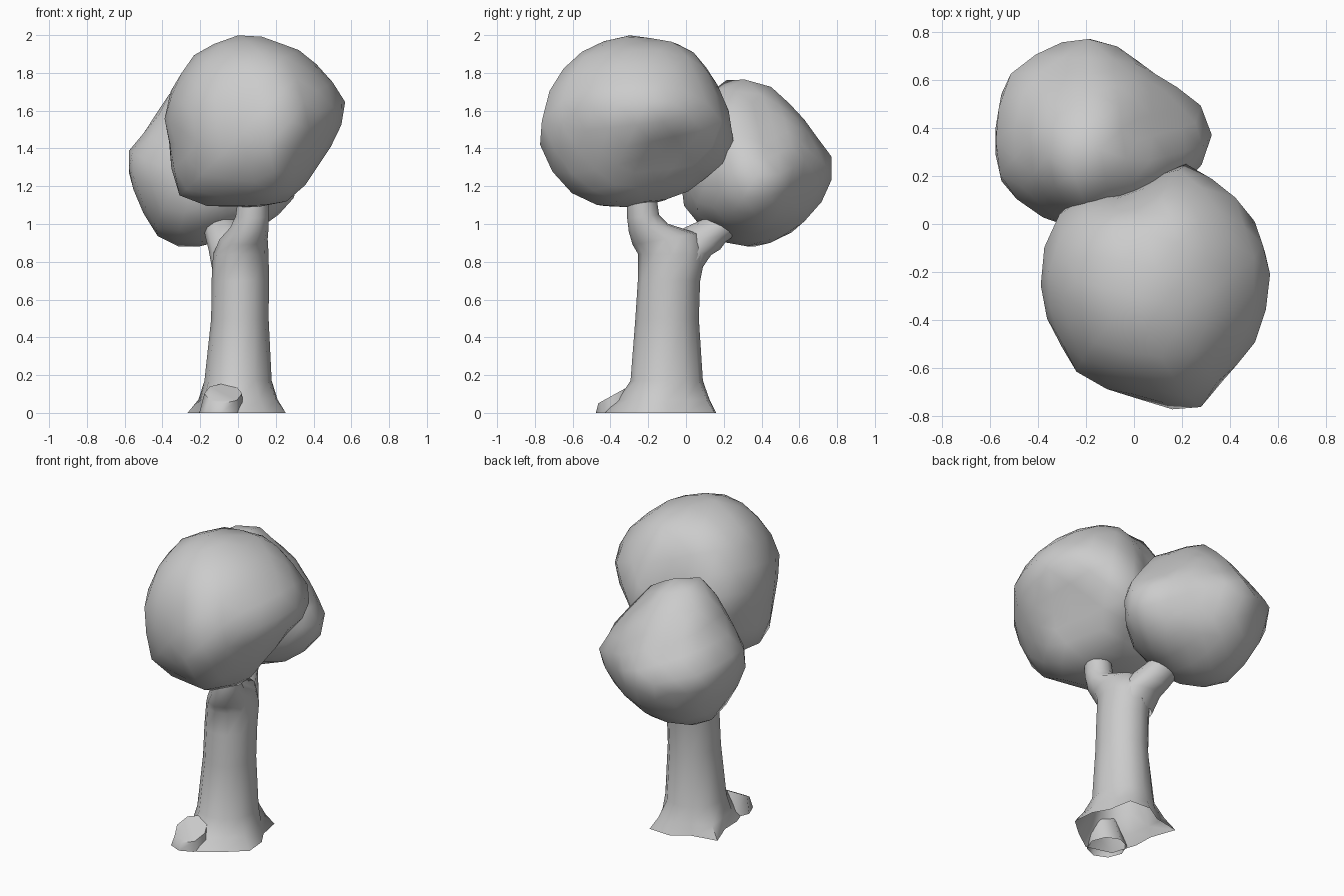
import bpy, bmesh, math
from mathutils import Vector, Euler

if "Cube" in bpy.data.objects:
    bpy.data.objects.remove(bpy.data.objects["Cube"])


def finish(bm, name, angle):
    bmesh.ops.recalc_face_normals(bm, faces=bm.faces)
    me = bpy.data.meshes.new(name)
    bm.to_mesh(me)
    bm.free()
    ob = bpy.data.objects.new(name, me)
    bpy.context.collection.objects.link(ob)
    bpy.ops.object.select_all(action='DESELECT')
    ob.select_set(True)
    bpy.context.view_layer.objects.active = ob
    bpy.ops.object.shade_smooth_by_angle(angle=math.radians(angle))
    return ob


def loft(name, rings, sides, flare=None, cap=False, angle=70):
    """rings: (x, y, z, rx, ry, tilt about x in degrees, flare amount)"""
    bm = bmesh.new()
    loops = []
    for x, y, z, rx, ry, tilt, amount in rings:
        rot = Euler((math.radians(tilt), 0, 0)).to_matrix()
        loop = []
        for i in range(sides):
            a = math.tau * i / sides
            p = Vector((rx * math.cos(a), ry * math.sin(a), 0))
            if flare:
                p = p.lerp(p.normalized() * flare[i], amount)
            loop.append(bm.verts.new(rot @ p + Vector((x, y, z))))
        loops.append(loop)
    for a, b in zip(loops, loops[1:]):
        for i in range(sides):
            j = (i + 1) % sides
            bm.faces.new((a[i], a[j], b[j], b[i]))
    if cap:
        bm.faces.new(loops[-1])
    return finish(bm, name, angle)


def gauge(outline, c, d):
    """How far point d reaches relative to a 2D outline seen from c."""
    pts = [(p[0] - c[0], p[1] - c[1]) for p in outline]
    best = 0.0
    for a, b in zip(pts, pts[1:] + pts[:1]):
        det = a[0] * b[1] - a[1] * b[0]
        if abs(det) < 1e-9:
            continue
        s = (d[0] * b[1] - d[1] * b[0]) / det
        t = (a[0] * d[1] - a[1] * d[0]) / det
        if s >= -1e-6 and t >= -1e-6:
            best = max(best, s + t)
    return best


def crown(name, c, front, side, top, turn, cuts):
    """Icosphere shaped to three outlines and flattening planes, then fitted."""
    views = [(front, 0, 2), (side, 1, 2), (top, 0, 1)]
    bm = bmesh.new()
    bmesh.ops.create_icosphere(bm, subdivisions=3, radius=1)
    rot = Euler(turn).to_matrix()
    for v in bm.verts:
        d = rot @ v.co
        gs = [gauge(o, (c[i], c[j]), (d[i], d[j])) for o, i, j in views]
        g = math.sqrt(sum(x * x for x in gs) / 2)
        g = max([g] + [d.dot(Vector(n).normalized()) / h for n, h in cuts])
        v.co = d / g
    # Pull the rim of each view onto its outline
    for o, i, j in views * 3:
        rim = [(gauge(o, (c[i], c[j]), (v.co[i], v.co[j])),
                math.atan2(v.co[j], v.co[i])) for v in bm.verts]
        for v, (g, a) in zip(bm.verts, rim):
            reach = max(h for h, b in rim if math.cos(a - b) > 0.975)
            k = 1 + (1 / reach - 1) * min(1, g ** 3)
            v.co[i] *= k
            v.co[j] *= k
    for v in bm.verts:
        v.co += Vector(c)
    return finish(bm, name, 80)


# Large front crown
crown("front_crown", (0.10, -0.26, 1.54),
      [(.05, 2), (.28, 1.94), (.38, 1.88), (.54, 1.7), (.57, 1.6), (.5, 1.43),
       (.34, 1.18), (.29, 1.12), (.1, 1.08), (-.27, 1.09), (-.35, 1.2),
       (-.36, 1.4), (-.4, 1.6), (-.36, 1.7), (-.25, 1.88), (-.1, 1.96)],
      [(-.3, 2), (0, 1.96), (.15, 1.78), (.23, 1.62), (.26, 1.44), (.2, 1.32),
       (.03, 1.18), (-.14, 1.11), (-.4, 1.08), (-.57, 1.13), (-.7, 1.25),
       (-.785, 1.42), (-.765, 1.62), (-.7, 1.78), (-.51, 1.95)],
      [(.2, .26), (.39, .15), (.565, -.065), (.57, -.29), (.515, -.48),
       (.29, -.76), (.2, -.785), (-.11, -.69), (-.25, -.61), (-.37, -.38),
       (-.4, -.18), (-.34, .01), (-.235, .12), (-.04, .14)],
      (.3, .2, .5), [((.73, .35, -.58), .37)])

# Smaller back crown
crown("back_crown", (-0.12, 0.36, 1.32),
      [(-.2, 1.79), (-.37, 1.68), (-.49, 1.49), (-.58, 1.38), (-.57, 1.23),
       (-.455, .95), (-.31, .875), (-.17, .88), (.17, 1), (.34, 1.19),
       (.28, 1.38), (.06, 1.65)],
      [(.25, 1.79), (.47, 1.72), (.62, 1.56), (.785, 1.32), (.75, 1.2),
       (.68, 1.05), (.52, .925), (.37, .875), (.2, .9), (0, 1.05),
       (-.03, 1.3), (.07, 1.65)],
      [(-.23, .785), (-.05, .735), (.065, .64), (.27, .515), (.34, .33),
       (.27, .23), (.1, .05), (-.15, -.03), (-.34, 0), (-.57, .16),
       (-.58, .35), (-.57, .51), (-.5, .655), (-.36, .735)],
      (.1, .4, .2), [((-.45, -.76, .47), .48), ((.72, .32, .62), .31)])

# Trunk with root flare, running up into the front branch
roots = [.23, .2, .29, .26, .22, .32, .22, .25, .33, .33, .27, .28]
loft("trunk", [
    (.01, -.10, 0, .18, .18, 0, 1),
    (.005, -.10, .07, .18, .19, 0, .5),
    (.0, -.10, .17, .175, .185, 0, .06),
    (.01, -.10, .5, .152, .168, 0, 0),
    (.012, -.09, .7, .152, .165, 0, 0),
    (.015, -.075, .84, .147, .178, 0, 0),
    (.03, -.11, .92, .127, .175, 10, 0),
    (.06, -.2, .98, .102, .105, 12, 0),
    (.075, -.227, 1.04, .088, .085, 6, 0),
    (.08, -.233, 1.12, .082, .08, 3, 0)], 12, roots)

# Back branch leaving the fork
loft("back_branch", [
    (0, -.02, .75, .135, .095, 0, 0),
    (-.02, .015, .86, .135, .12, -12, 0),
    (-.05, .08, .92, .12, .115, -28, 0),
    (-.075, .15, .965, .105, .085, -45, 0),
    (-.1, .22, 1.01, .10, .08, -50, 0)], 12)

# Cut root stub at the front with a flat sloping face
loft("cut_root", [
    (-.09, -.355, 0, .115, .122, 0, 0),
    (-.078, -.37, .103, .1, .108, 29, 0)], 8, cap=True, angle=50)
